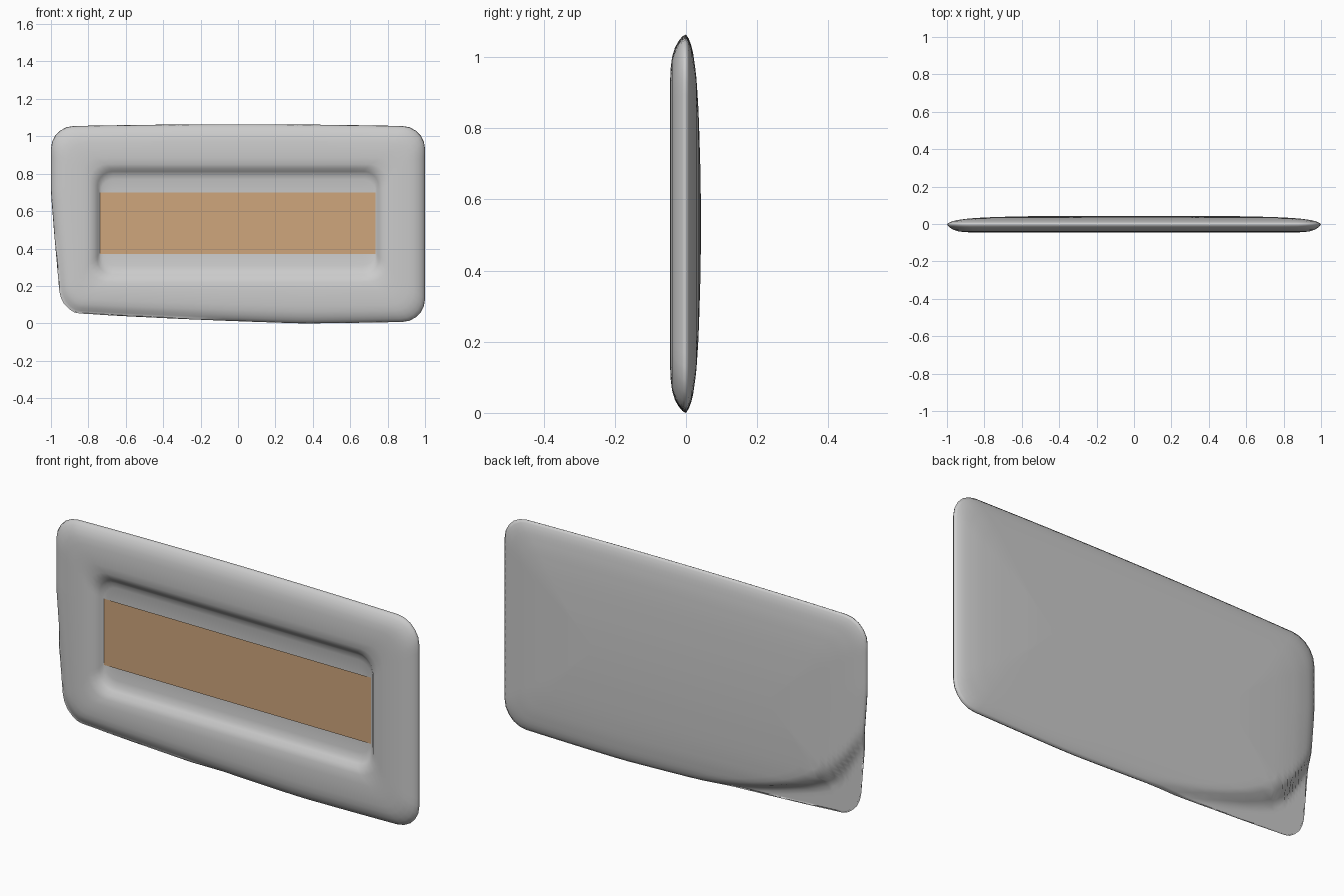
import bpy, bmesh, math

if "Cube" in bpy.data.objects:
    bpy.data.objects.remove(bpy.data.objects["Cube"])

CORNER, EDGE = 5, 22          # segments per corner and per side


def ring_points(hw, z0, z1, r):
    """Rounded rectangle in x/z, counter-clockwise seen from the front."""
    centres = [(hw - r, z1 - r, 0), (-hw + r, z1 - r, 90),
               (-hw + r, z0 + r, 180), (hw - r, z0 + r, 270)]
    pts = []
    for i, (cx, cz, a0) in enumerate(centres):
        for k in range(CORNER + 1):
            a = math.radians(a0 + 90 * k / CORNER)
            pts.append((cx + r * math.cos(a), cz + r * math.sin(a)))
        nx, nz, na = centres[(i + 1) % 4]
        a = math.radians(na)
        end = (nx + r * math.cos(a), nz + r * math.sin(a))
        start = pts[-1]
        for k in range(1, EDGE):
            t = k / EDGE
            pts.append((start[0] + (end[0] - start[0]) * t,
                        start[1] + (end[1] - start[1]) * t))
    return pts


def clamp(v):
    return max(0.0, min(1.0, v))


def smooth(v):
    v = clamp(v)
    return v * v * (3 - 2 * v)


def deform(x, y, z, inset):
    """Bulge long edges, pull in the lower left corner and dent its back."""
    fade = clamp(1 - inset / 0.25)
    cut = smooth((0.2 - (x + 1.3) * (z + 0.15)) / 0.035)
    if y > -0.015:
        y += (-0.015 - y) * cut * (1 if inset < 0.45 else 0)
    left = clamp((0.7 - z) / 0.6) * clamp(-x * 4 - 2.8) * 0.047
    low = clamp((0.35 - x) / 1.2) * clamp((0.5 - z) / 0.4) * 0.045
    bulge = 0.012 * (1 - x * x) * (1 if z > 0.53 else -1)
    return (x + left * fade, y, z + (low + bulge) * fade)


def make_object(name, bm):
    bmesh.ops.recalc_face_normals(bm, faces=bm.faces[:])
    for f in bm.faces:
        f.smooth = True
    me = bpy.data.meshes.new(name)
    bm.to_mesh(me)
    bm.free()
    ob = bpy.data.objects.new(name, me)
    bpy.context.collection.objects.link(ob)
    return ob


# Cross-section: (inset from outline, y), from the back centre to the front rim
back = [(0.5, 0.042), (0.44, 0.0415), (0.38, 0.041), (0.32, 0.039),
        (0.28, 0.038), (0.24, 0.0365), (0.2, 0.035), (0.17, 0.033),
        (0.14, 0.031), (0.115, 0.029), (0.09, 0.026), (0.07, 0.023),
        (0.05, 0.02), (0.03, 0.015), (0.012, 0.008), (0.0, 0.0)]
front = [(0.005, -0.01), (0.018, -0.021), (0.035, -0.031), (0.06, -0.039),
         (0.09, -0.043), (0.13, -0.045), (0.17, -0.0445)]

# Recess: (half width, bottom, top, corner radius, y)
recess = [(0.795, 0.222, 0.85, 0.09, -0.041),
          (0.768, 0.245, 0.828, 0.085, -0.032),
          (0.752, 0.262, 0.812, 0.08, -0.017),
          (0.743, 0.278, 0.797, 0.075, -0.006),
          (0.736, 0.31, 0.77, 0.07, 0.0),
          (0.725, 0.37, 0.70, 0.06, 0.005)]

# Frame body
bm = bmesh.new()
rings = []
for inset, y in back + front:
    pts = ring_points(1 - inset, 0.01 + inset, 1.052 - inset,
                      max(0.12 - inset * 0.3, 0.005))
    rings.append([bm.verts.new(deform(x, y, z, inset)) for x, z in pts])
for hw, z0, z1, r, y in recess:
    rings.append([bm.verts.new((x, y, z)) for x, z in ring_points(hw, z0, z1, r)])
n = len(rings[0])
for a, b in zip(rings, rings[1:]):
    for i in range(n):
        j = (i + 1) % n
        bm.faces.new((a[i], a[j], b[j], b[i]))
bm.faces.new(rings[0])
bm.faces.new(rings[-1])
frame = make_object("panel_frame", bm)

# Tan insert lying on the recess floor
bm = bmesh.new()
corners = [(-0.74, 0.37), (0.735, 0.37), (0.735, 0.70), (-0.74, 0.70)]
bm.faces.new([bm.verts.new((x, -0.002, z)) for x, z in corners])
insert = make_object("insert_strip", bm)
if insert.data.polygons[0].normal.y > 0:
    insert.data.flip_normals()
tan = bpy.data.materials.new("tan")
tan.diffuse_color = (0.62, 0.38, 0.2, 1)
tan.use_nodes = True
tan.node_tree.nodes["Principled BSDF"].inputs["Base Color"].default_value = tan.diffuse_color
insert.data.materials.append(tan)
